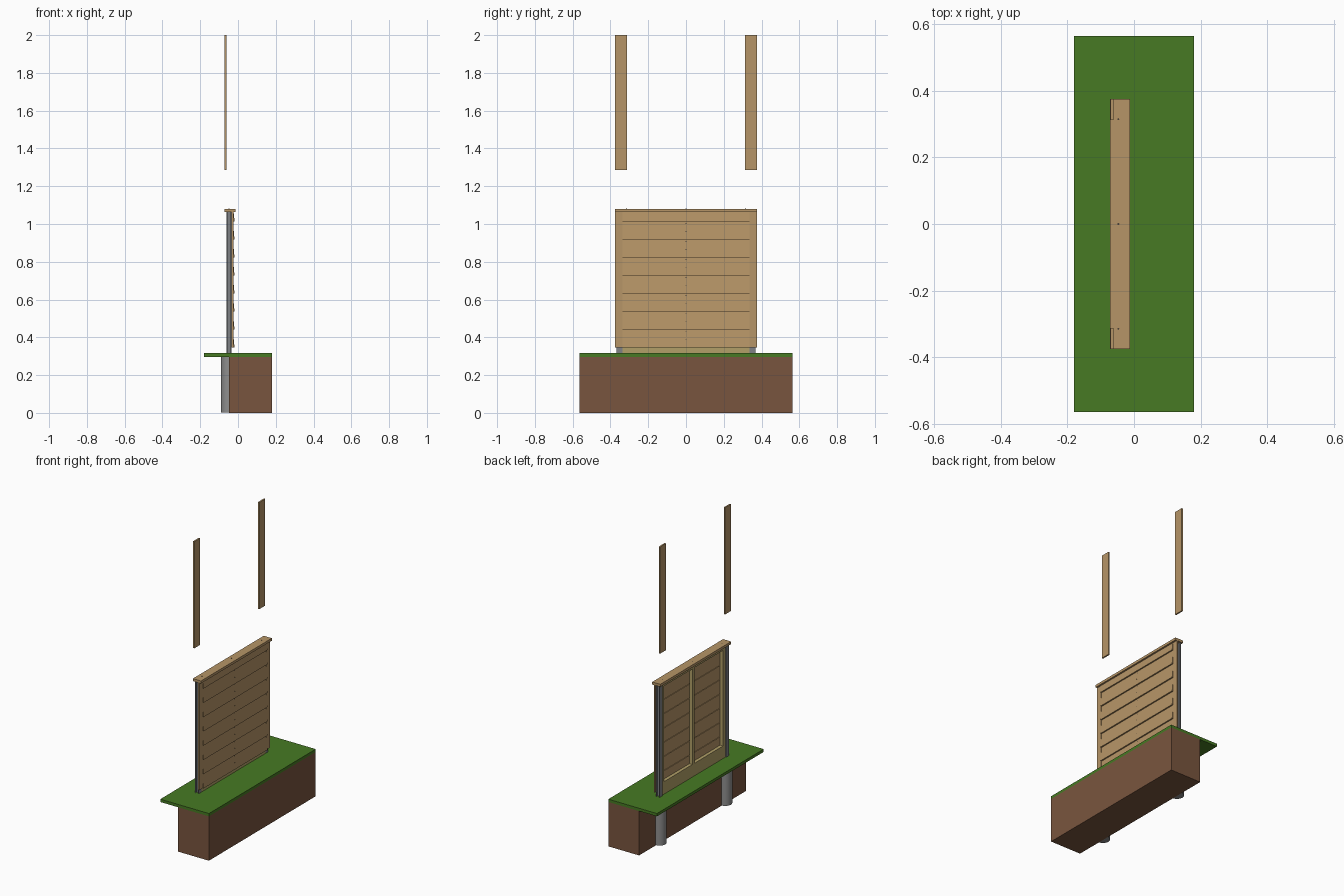
import bpy, bmesh, math
from mathutils import Matrix

if "Cube" in bpy.data.objects:
    bpy.data.objects.remove(bpy.data.objects["Cube"])


def material(name, r, g, b):
    def lin(c):
        c /= 255
        return c / 12.92 if c <= 0.04045 else ((c + 0.055) / 1.055) ** 2.4
    m = bpy.data.materials.new(name)
    m.diffuse_color = (lin(r), lin(g), lin(b), 1)
    m.use_nodes = True
    m.node_tree.nodes["Principled BSDF"].inputs["Base Color"].default_value = m.diffuse_color
    return m


WOOD = material("cedar_wood", 182, 149, 103)
FRAME = material("treated_timber", 178, 160, 104)
METAL = material("grey_metal", 126, 129, 133)
CONCRETE = material("concrete", 142, 142, 142)
SOIL = material("soil", 121, 85, 62)
GRASS = material("grass", 71, 122, 35)
SCREW = material("dark_screw", 75, 65, 55)


def finish(name, bm, mat):
    bmesh.ops.recalc_face_normals(bm, faces=bm.faces)
    mesh = bpy.data.meshes.new(name)
    bm.to_mesh(mesh)
    bm.free()
    mesh.materials.append(mat)
    ob = bpy.data.objects.new(name, mesh)
    bpy.context.collection.objects.link(ob)
    return ob


def box(name, x, y, z, mat):
    bm = bmesh.new()
    bmesh.ops.create_cube(bm, size=1)
    for v in bm.verts:
        v.co = [r[0] if c < 0 else r[1] for c, r in zip(v.co, (x, y, z))]
    return finish(name, bm, mat)


def prism(name, points, vec, mat):
    """Extrude a closed polygon along vec."""
    bm = bmesh.new()
    face = bm.faces.new([bm.verts.new(p) for p in points])
    ext = bmesh.ops.extrude_face_region(bm, geom=[face])
    bmesh.ops.translate(bm, vec=vec, verts=[v for v in ext["geom"] if isinstance(v, bmesh.types.BMVert)])
    return finish(name, bm, mat)


def cylinder(name, loc, r, depth, mat, sides=32, along_x=False):
    bm = bmesh.new()
    rot = Matrix.Rotation(math.pi / 2, 4, 'Y') if along_x else Matrix()
    bmesh.ops.create_cone(bm, cap_ends=True, segments=sides, radius1=r, radius2=r,
                          depth=depth, matrix=Matrix.Translation(loc) @ rot)
    for f in bm.faces:
        f.smooth = len(f.verts) == 4
    return finish(name, bm, mat)


Z0, Z1 = 0.345, 1.063      # panel bottom and top
BACK, FRONT = -0.061, -0.034  # post depth

# Ground: soil cut open along the footings, with turf on top
box("soil_block", (-0.048, 0.18), (-0.565, 0.565), (0, 0.297), SOIL)
box("grass_layer", (-0.18, 0.18), (-0.565, 0.565), (0.297, 0.316), GRASS)

for side, s in (("left", -1), ("right", 1)):
    # Concrete footing
    cylinder(f"footing_{side}", (-0.048, s * 0.348, 0.15), 0.042, 0.295, CONCRETE)
    # H-section metal post, channels open along y
    a, b, t = 0.337, 0.367, 0.005
    m = (a + b) / 2
    prof = [(BACK, a), (BACK, b), (BACK + t, b), (BACK + t, m + 0.003), (FRONT - t, m + 0.003),
            (FRONT - t, b), (FRONT, b), (FRONT, a), (FRONT - t, a), (FRONT - t, m - 0.003),
            (BACK + t, m - 0.003), (BACK + t, a)]
    prism(f"post_{side}", [(x, s * y, 0.29) for x, y in prof], (0, 0, Z1 - 0.29), METAL)
    # Fixed front cover strip, and back strip lifted clear above its place
    box(f"front_cover_strip_{side}", (FRONT, -0.024), sorted((s * 0.337, s * 0.375)), (Z0, Z1), WOOD)
    box(f"lifted_cover_strip_{side}", (-0.071, BACK), sorted((s * 0.313, s * 0.375)), (1.285, 2.0), WOOD)
    # Side batten of the frame
    box(f"side_batten_{side}", (-0.056, FRONT), sorted((s * 0.312, s * 0.337)), (0.40, Z1), FRAME)

# Rest of the timber frame
box("bottom_rail", (-0.056, FRONT), (-0.337, 0.337), (0.316, 0.40), FRAME)
box("top_rail", (-0.056, FRONT), (-0.312, 0.312), (1.04, Z1), FRAME)
box("centre_batten", (-0.056, FRONT), (-0.0125, 0.0125), (0.40, 1.04), FRAME)

# Overlapping sloped boards, the last one cut off under the cap
PITCH, HIGH = 0.0955, 0.11
for i in range(8):
    z = Z0 + i * PITCH
    top = min(z + HIGH, Z1)
    k = (top - z) / HIGH
    pts = [(-0.018, z), (-0.027, z), (-0.027 - 0.007 * k, top), (-0.018 - 0.012 * k, top)]
    prism(f"board_{i + 1}", [(x, -0.337, h) for x, h in pts], (0, 0.674, 0), WOOD)
    # Screws on the centre line
    for off in (0.042, 0.085):
        if z + off < Z1 - 0.01:
            cylinder("board_screw", (-0.018 - 0.012 * off / HIGH, 0, z + off), 0.0025, 0.002,
                     SCREW, 10, True)

# Cap rail and its screws
box("cap_rail", (-0.072, -0.012), (-0.375, 0.375), (Z1, 1.08), WOOD)
for y in (-0.315, 0, 0.315):
    cylinder("cap_screw", (-0.047, y, 1.08), 0.003, 0.002, SCREW, 10)
